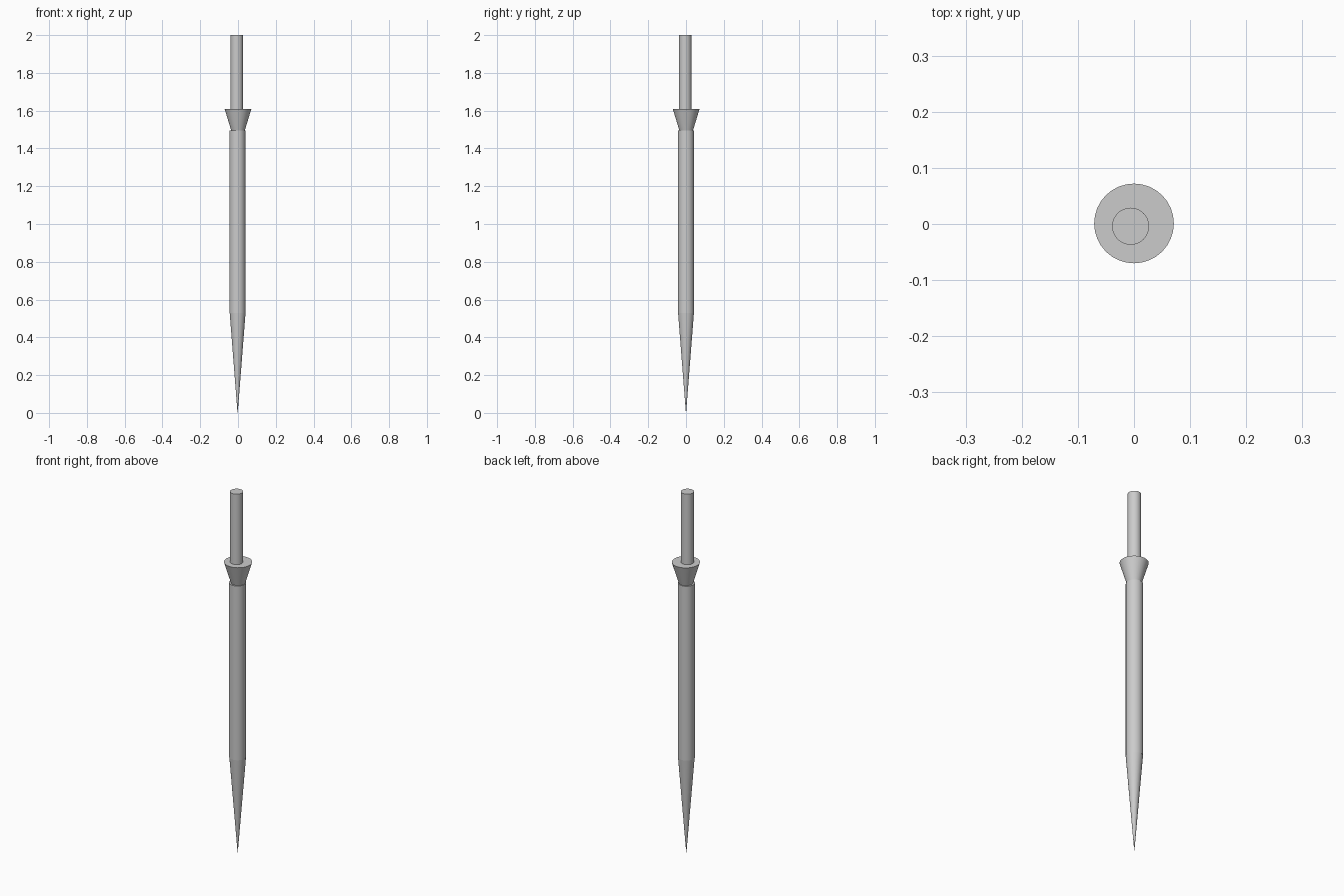
import bpy, bmesh, math
from mathutils import Matrix

if "Cube" in bpy.data.objects:
    bpy.data.objects.remove(bpy.data.objects["Cube"])


def tapered(name, x, y, z0, z1, r0, r1, sides=32):
    """Closed round part running from radius r0 at z0 to r1 at z1."""
    bm = bmesh.new()
    bmesh.ops.create_cone(bm, cap_ends=True, segments=sides,
                          radius1=r0, radius2=r1, depth=z1 - z0,
                          matrix=Matrix.Translation((0, 0, (z1 - z0) / 2)))
    mesh = bpy.data.meshes.new(name)
    bm.to_mesh(mesh)
    bm.free()
    ob = bpy.data.objects.new(name, mesh)
    ob.location = (x, y, z0)
    bpy.context.collection.objects.link(ob)
    bpy.ops.object.select_all(action='DESELECT')
    ob.select_set(True)
    bpy.context.view_layer.objects.active = ob
    bpy.ops.object.shade_smooth_by_angle(angle=math.radians(30))
    return ob


# Pointed tip
tapered("pointed_tip", -0.002, 0, 0.0, 0.53, 0.0005, 0.042)
# Main shaft
tapered("shaft", -0.003, 0, 0.53, 1.495, 0.0425, 0.0425)
# Flared collar
tapered("flared_collar", 0, 0.001, 1.495, 1.61, 0.036, 0.071)
# Thin rod, slightly off centre, seated in the collar
tapered("top_rod", -0.006, -0.004, 1.58, 2.0, 0.033, 0.033)
